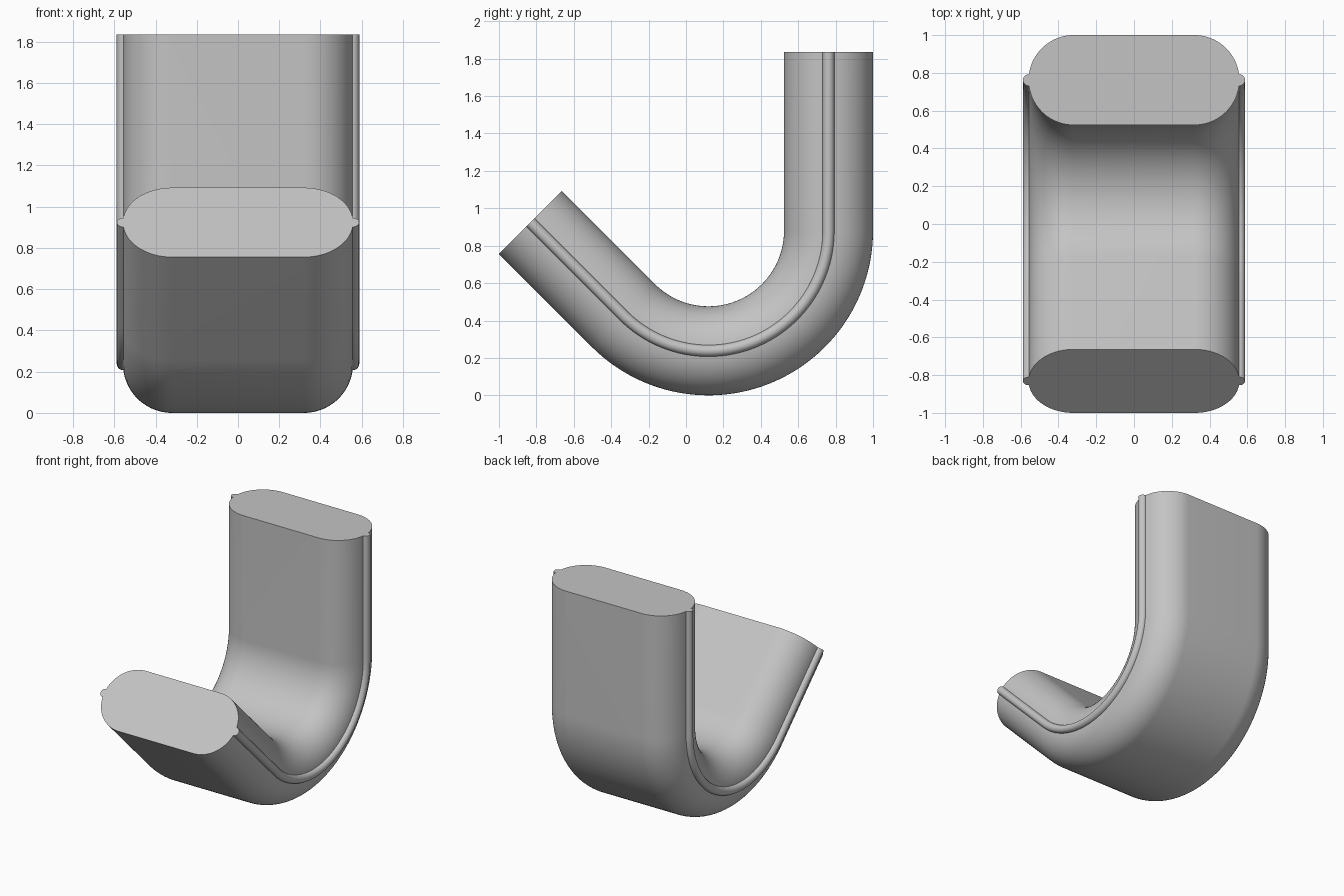
import bpy, bmesh
from math import sin, cos, pi, radians, asin
from mathutils import Vector

cube = bpy.data.objects.get("Cube")
if cube:
    bpy.data.objects.remove(cube, do_unlink=True)

grey = bpy.data.materials.new("light_grey")
grey.use_nodes = True
colour = (0.55, 0.55, 0.55, 1)
grey.diffuse_color = colour
grey.node_tree.nodes["Principled BSDF"].inputs["Base Color"].default_value = colour

FLAT, R, BEAD = 0.32, 0.238, 0.031      # half flat width, end radius, bead radius
BEND, CY, CZ = 0.642, 0.12, 0.88        # bend radius and centre
TOP, ARM = 1.835, 0.704                 # top height, length of the slanted arm


def arc(cx, r, a, b, n):
    return [(cx + r * cos(a + (b - a) * i / n), r * sin(a + (b - a) * i / n))
            for i in range(n + 1)]


# Cross-section: rounded slot with a half-round bead on each side
gap = asin(BEAD / R)
half = arc(FLAT, R, -pi / 2, -gap, 20)
half += arc(FLAT + R - 0.001, BEAD, -pi / 2, pi / 2, 12)
half += arc(FLAT, R, gap, pi / 2, 20)
section = half + [(-x, -v) for x, v in half]

# Path stations: (centre, outward direction) along upright, bend and slanted arm
stations = [(Vector((0, CY + BEND, TOP)), Vector((0, 1, 0)))]
STEPS = 64
for i in range(STEPS + 1):
    a = -radians(135) * i / STEPS
    out = Vector((0, cos(a), sin(a)))
    stations.append((Vector((0, CY, CZ)) + out * BEND, out))
end, out = stations[-1]
stations.append((end + Vector((0, -1, 1)).normalized() * ARM, out))

# Sweep the section along the path
bm = bmesh.new()
rings = [[bm.verts.new(c + o * v + Vector((x, 0, 0))) for x, v in section]
         for c, o in stations]
n = len(section)
for r0, r1 in zip(rings, rings[1:]):
    for i in range(n):
        j = (i + 1) % n
        bm.faces.new((r0[i], r0[j], r1[j], r1[i]))
bm.faces.new(rings[0])
bm.faces.new(rings[-1][::-1])
bmesh.ops.recalc_face_normals(bm, faces=bm.faces)

mesh = bpy.data.meshes.new("bent_bar")
bm.to_mesh(mesh)
bm.free()
mesh.materials.append(grey)
bar = bpy.data.objects.new("bent_bar", mesh)
bpy.context.collection.objects.link(bar)
bpy.ops.object.select_all(action="DESELECT")
bar.select_set(True)
bpy.context.view_layer.objects.active = bar
bpy.ops.object.shade_smooth_by_angle(angle=radians(30))
